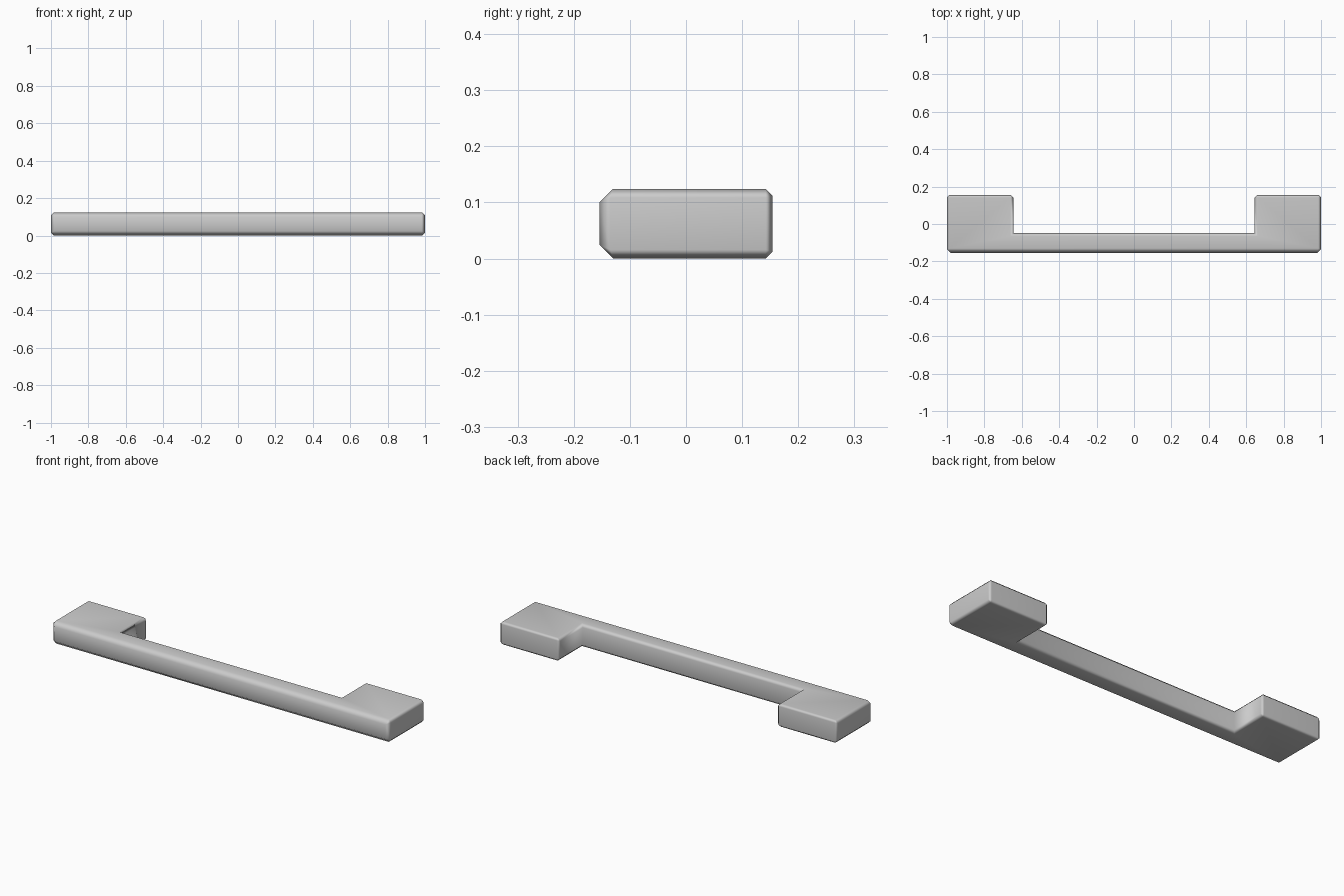
import bpy
import bmesh

cube = bpy.data.objects.get("Cube")
if cube:
    bpy.data.objects.remove(cube, do_unlink=True)

HEIGHT = 0.124
FRONT, BACK = -0.154, 0.154
INNER_X, INNER_Y = 0.645, -0.048
CHAMFER = 0.024

# Plain metal colour
metal = bpy.data.materials.new("grey_metal")
metal.use_nodes = True
grey = (0.6, 0.6, 0.6, 1)
metal.diffuse_color = grey
metal.node_tree.nodes["Principled BSDF"].inputs["Base Color"].default_value = grey

# U-shaped outline: front bar with a mounting foot at each end
half = [(1, FRONT), (1, BACK), (INNER_X, BACK), (INNER_X, INNER_Y)]
outline = half + [(-x, y) for x, y in reversed(half)]

bm = bmesh.new()
base = bm.faces.new([bm.verts.new((x, y, 0)) for x, y in outline])
top = bmesh.ops.extrude_face_region(bm, geom=[base])["geom"]
bmesh.ops.translate(bm, vec=(0, 0, HEIGHT),
                    verts=[v for v in top if isinstance(v, bmesh.types.BMVert)])
bmesh.ops.recalc_face_normals(bm, faces=bm.faces)

# Wide chamfer on the front, narrower on the feet, inner corners left sharp
weight = bm.edges.layers.float.new("bevel_weight_edge")
for e in bm.edges:
    a, b = e.verts
    mid = (a.co + b.co) / 2
    vertical = abs(a.co.z - b.co.z) > 0.01
    if vertical and abs(mid.y - INNER_Y) < 0.001:
        e[weight] = 0
    elif mid.y < FRONT + 0.001:
        e[weight] = 0.8 if vertical else 1
    else:
        e[weight] = 0.5 if mid.y > BACK - 0.001 else 0.65

mesh = bpy.data.meshes.new("pull_handle")
bm.to_mesh(mesh)
bm.free()
handle = bpy.data.objects.new("pull_handle", mesh)
bpy.context.collection.objects.link(handle)
mesh.materials.append(metal)

bevel = handle.modifiers.new("edge_chamfer", 'BEVEL')
bevel.limit_method = 'WEIGHT'
bevel.width = CHAMFER
bevel.segments = 1

# Soft shading across the chamfers
for p in mesh.polygons:
    p.use_smooth = True
normals = handle.modifiers.new("flat_panels", 'WEIGHTED_NORMAL')
normals.keep_sharp = True
